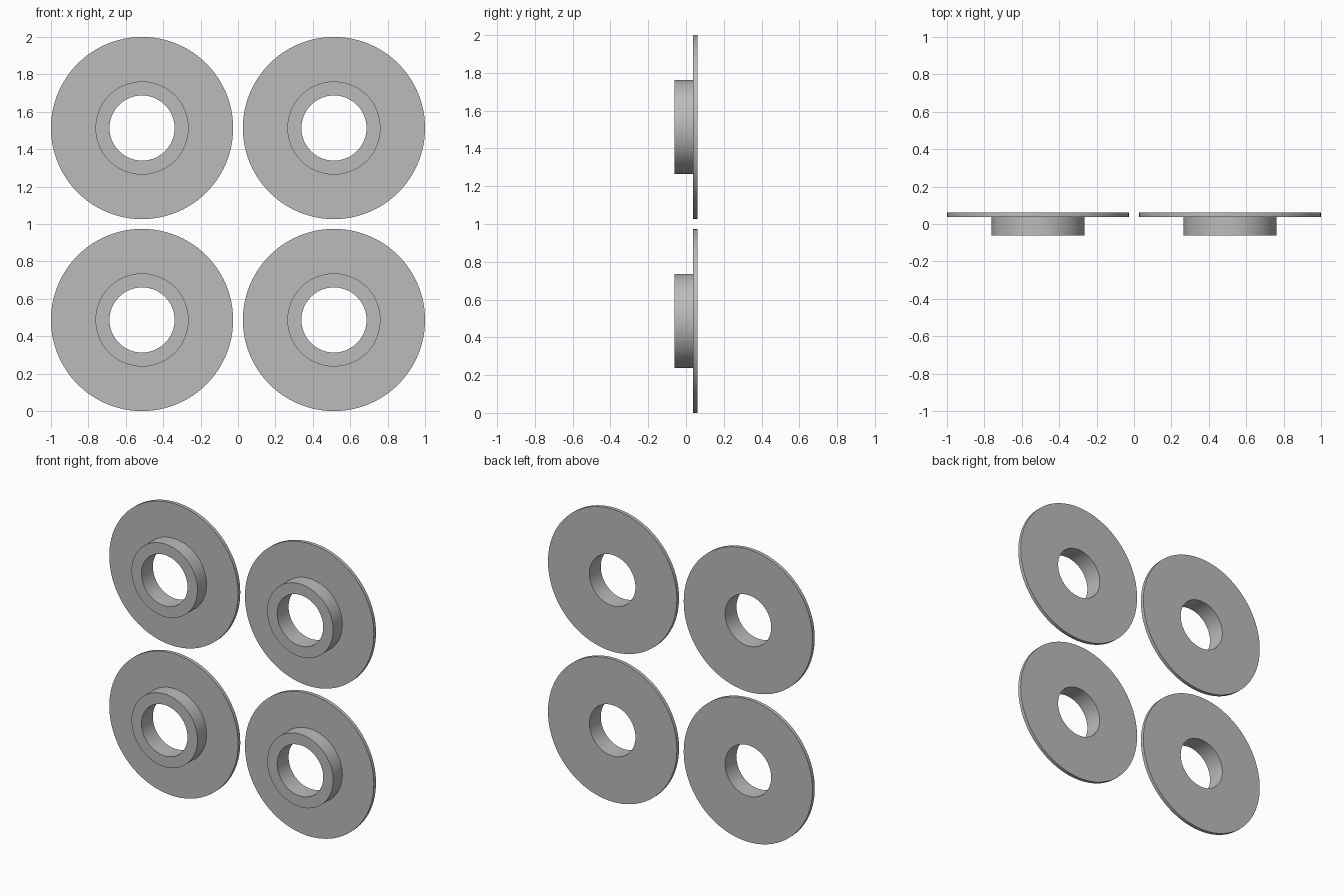
import bpy
import math
from mathutils import Matrix

cube = bpy.data.objects.get("Cube")
if cube:
    bpy.data.objects.remove(cube, do_unlink=True)

SEGMENTS = 96
OFFSET = 0.513          # ring centre from the middle of the set
FLANGE_R, HUB_R, BORE_R = 0.487, 0.249, 0.174
FRONT, STEP, BACK = -0.061, 0.038, 0.062

grey = bpy.data.materials.new("plain grey")
grey.use_nodes = True
colour = (0.5, 0.5, 0.5, 1)
grey.diffuse_color = colour
grey.node_tree.nodes["Principled BSDF"].inputs["Base Color"].default_value = colour


def flanged_ring(name, x, z):
    """Sweep the stepped section around the y axis into a closed ring."""
    section = [(BORE_R, FRONT), (HUB_R, FRONT), (HUB_R, STEP),
               (FLANGE_R, STEP), (FLANGE_R, BACK), (BORE_R, BACK)]
    count = len(section)
    verts, faces = [], []
    for i in range(SEGMENTS):
        turn = Matrix.Rotation(math.tau * i / SEGMENTS, 3, 'Y')
        for r, y in section:
            verts.append(turn.col[0] * r + turn.col[1] * y)
        a, b = i * count, (i + 1) % SEGMENTS * count
        for j in range(count):
            k = (j + 1) % count
            faces.append((a + j, a + k, b + k, b + j))
    mesh = bpy.data.meshes.new(name)
    mesh.from_pydata(verts, [], faces)
    mesh.materials.append(grey)
    ring = bpy.data.objects.new(name, mesh)
    ring.location = (x, 0, z)
    bpy.context.collection.objects.link(ring)

    # Consistent outward normals, smooth walls and sharp rims
    bpy.ops.object.select_all(action='DESELECT')
    ring.select_set(True)
    bpy.context.view_layer.objects.active = ring
    bpy.ops.object.mode_set(mode='EDIT')
    bpy.ops.mesh.select_all(action='SELECT')
    bpy.ops.mesh.normals_make_consistent(inside=False)
    bpy.ops.object.mode_set(mode='OBJECT')
    bpy.ops.object.shade_smooth_by_angle(angle=math.radians(30))


# Two by two set of rings
for side, x in (("right", -OFFSET), ("left", OFFSET)):
    for level, z in (("lower", FLANGE_R), ("upper", FLANGE_R + 2 * OFFSET)):
        flanged_ring(f"{level}_{side}_flanged_ring", x, z)
